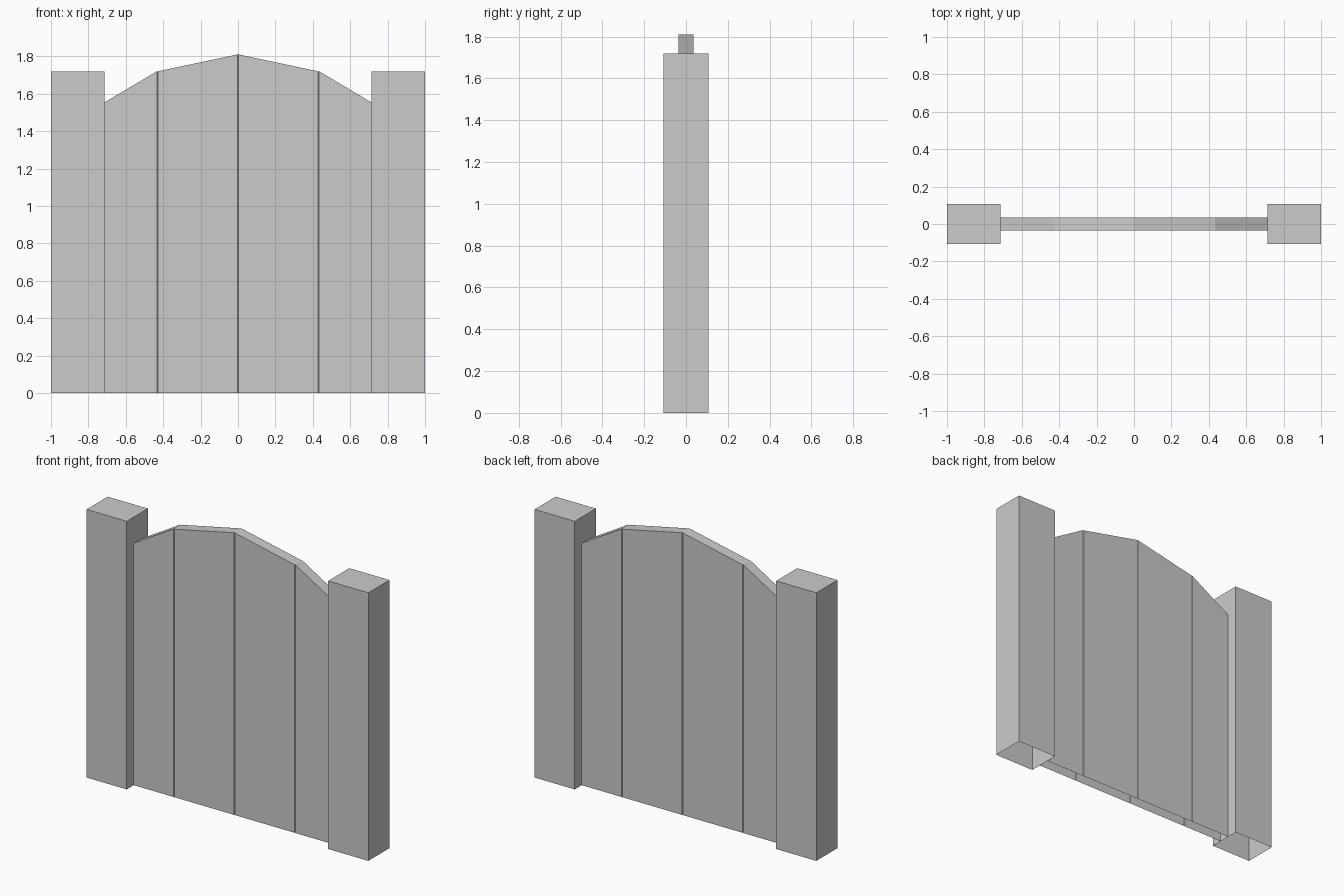
import bpy
import bmesh

cube = bpy.data.objects.get("Cube")
if cube:
    bpy.data.objects.remove(cube, do_unlink=True)

# One plain grey for the whole gate
grey = bpy.data.materials.new("plain_grey")
grey.use_nodes = True
colour = (0.6, 0.6, 0.6, 1)
grey.diffuse_color = colour
grey.node_tree.nodes["Principled BSDF"].inputs["Base Color"].default_value = colour


def shell(name, stations):
    """Open-bottomed wall through stations of (x, top height, half depth)."""
    bm = bmesh.new()
    rings = []
    for x, top, half in stations:
        corners = ((-half, 0), (-half, top), (half, top), (half, 0))
        rings.append([bm.verts.new((x, y, z)) for y, z in corners])
    for a, b in zip(rings, rings[1:]):
        for i in range(3):
            bm.faces.new((a[i], b[i], b[i + 1], a[i + 1]))
    # End walls
    bm.faces.new(rings[0])
    bm.faces.new(rings[-1])
    bmesh.ops.recalc_face_normals(bm, faces=bm.faces)
    # Make sure the normals point outwards
    if bm.calc_volume(signed=True) < 0:
        bmesh.ops.reverse_faces(bm, faces=bm.faces)
    mesh = bpy.data.meshes.new(name)
    bm.to_mesh(mesh)
    bm.free()
    mesh.materials.append(grey)
    obj = bpy.data.objects.new(name, mesh)
    bpy.context.collection.objects.link(obj)
    return obj


# Square posts, open underneath
POST_INNER, POST_TOP, POST_HALF = 0.715, 1.72, 0.107
for name, x0, x1 in (("right_post", -1, -POST_INNER), ("left_post", POST_INNER, 1)):
    shell(name, [(x0, POST_TOP, POST_HALF), (x1, POST_TOP, POST_HALF)])

# Arched gate panel of four boards, with a fine groove at each seam
HALF, GROOVE_HALF, SEAM = 0.036, 0.033, 0.003
stations = [(-POST_INNER, 1.553, HALF)]
for x, top in ((-0.43, 1.72), (0, 1.81), (0.43, 1.72)):
    stations += [(x - SEAM, top, HALF), (x, top, GROOVE_HALF), (x + SEAM, top, HALF)]
stations.append((POST_INNER, 1.553, HALF))
shell("gate_panel", stations)
